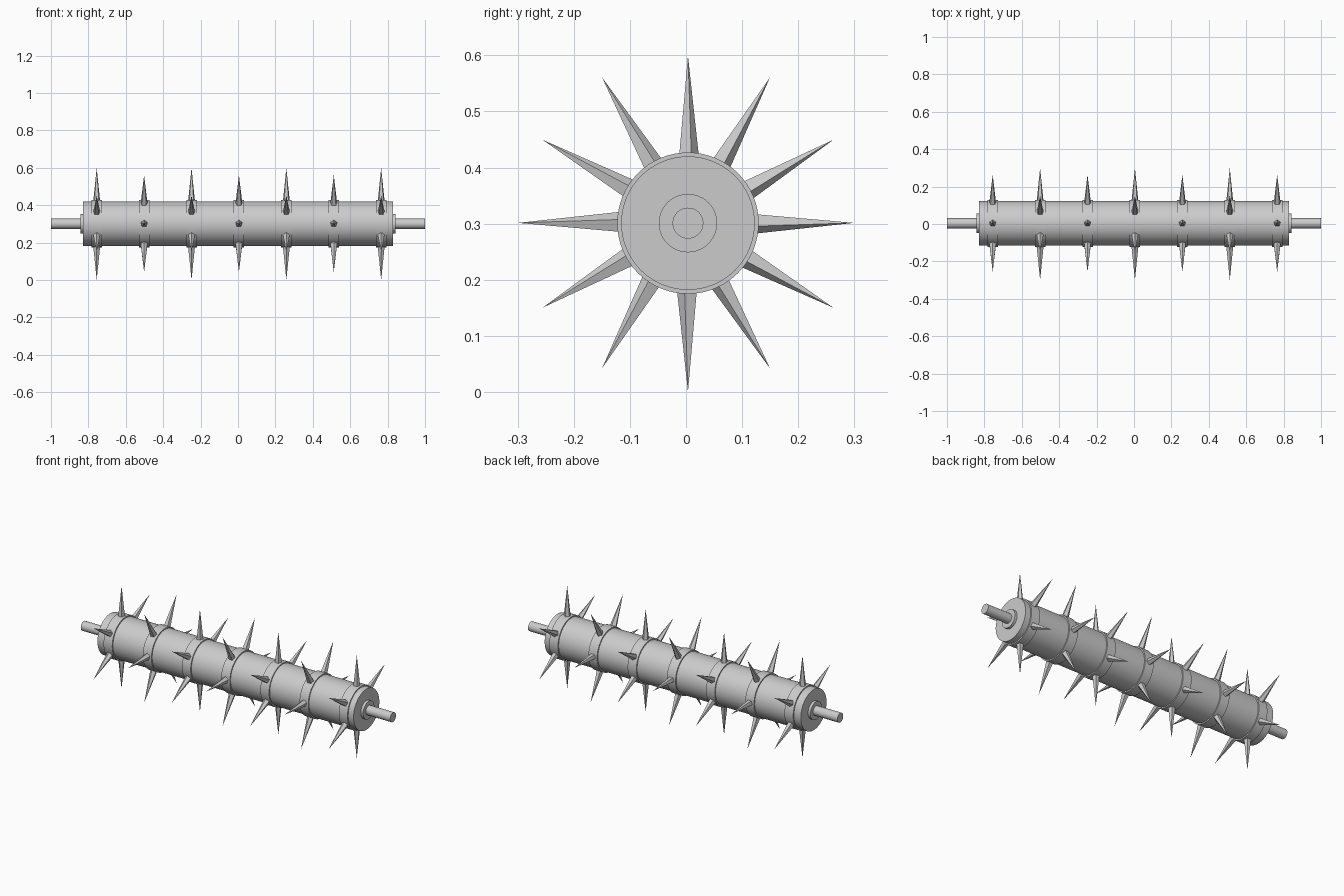
import bpy, bmesh
from math import pi, sin, cos, radians
from mathutils import Matrix, Vector

if "Cube" in bpy.data.objects:
    bpy.data.objects.remove(bpy.data.objects["Cube"])

AXIS_Y, AXIS_Z = 0.0035, 0.301


def lathe(name, profile, sides=64):
    """Solid of revolution about the x axis from (x, radius) points, capped."""
    bm = bmesh.new()
    rings = []
    for x, r in profile:
        rings.append([bm.verts.new((x, AXIS_Y + r * cos(2 * pi * i / sides),
                                    AXIS_Z + r * sin(2 * pi * i / sides)))
                      for i in range(sides)])
    for a, b in zip(rings, rings[1:]):
        for i in range(sides):
            j = (i + 1) % sides
            bm.faces.new((a[i], a[j], b[j], b[i]))
    bm.faces.new(rings[0])
    bm.faces.new(rings[-1])
    bmesh.ops.recalc_face_normals(bm, faces=bm.faces)
    obj = add(name, bm)
    bpy.ops.object.select_all(action='DESELECT')
    obj.select_set(True)
    bpy.context.view_layer.objects.active = obj
    bpy.ops.object.shade_smooth_by_angle(angle=radians(35))
    return obj


def add(name, bm):
    mesh = bpy.data.meshes.new(name)
    bm.to_mesh(mesh)
    bm.free()
    obj = bpy.data.objects.new(name, mesh)
    bpy.context.collection.objects.link(obj)
    return obj


def spike_row(name, x, cy, cz, start):
    """Six flat five-sided spikes radiating around the roller."""
    bm = bmesh.new()
    for k in range(6):
        m = Matrix.Translation((x, cy, cz)) @ Matrix.Rotation(start + k * pi / 3, 4, 'X')
        tip = bm.verts.new(m @ Vector((0, 0, 0.2995)))
        base = [bm.verts.new(m @ Vector((0.0216 * sin(2 * pi * i / 5),
                                         0.0216 * cos(2 * pi * i / 5), 0.10)))
                for i in range(5)]
        for i in range(5):
            bm.faces.new((base[i], base[(i + 1) % 5], tip))
        bm.faces.new(base)
    bmesh.ops.recalc_face_normals(bm, faces=bm.faces)
    return add(name, bm)


# Roller drum, end hubs and axle
lathe("drum", [(-0.828, 0.119), (0.828, 0.119)])
lathe("hubs", [(-0.843, 0.052), (0.843, 0.052)], 48)
lathe("axle", [(-1.0, 0.0275), (1.0, 0.0275)], 32)

# Seven raised bands, each with a staggered row of spikes
for n in range(7):
    x = 0.005 + (n - 3) * 0.2535
    lathe(f"band_{n}", [(x - 0.028, 0.126), (x + 0.028, 0.126)])
    if n % 2 == 0:
        spike_row(f"spikes_{n}", x, AXIS_Y, 0.30, 0)
    else:
        spike_row(f"spikes_{n}", x, 0.0, 0.3015, pi / 6)
